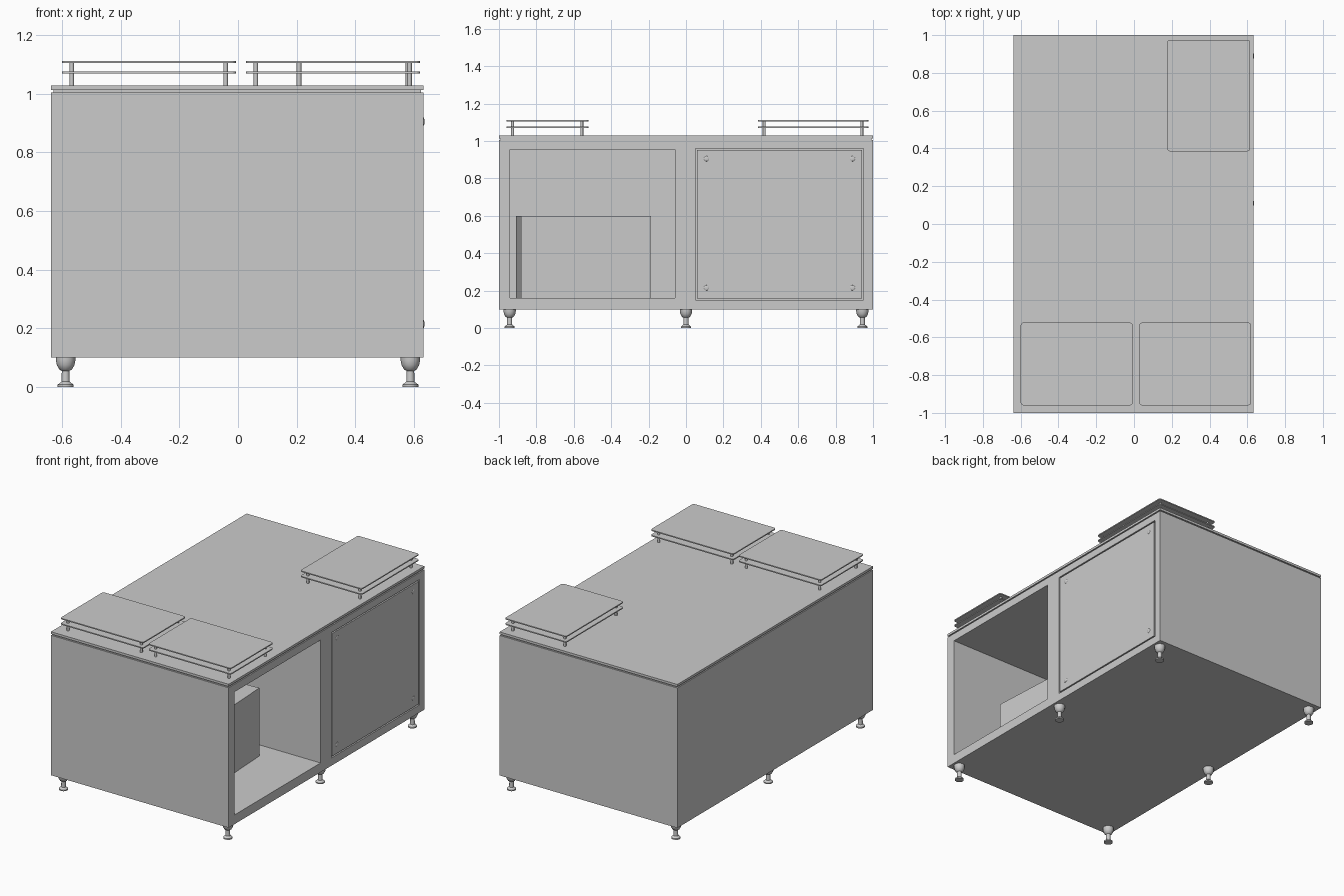
import bpy, bmesh, math
from mathutils import Matrix, Vector

old = bpy.data.objects.get("Cube")
if old:
    bpy.data.objects.remove(old, do_unlink=True)

# Single painted-steel colour
steel = bpy.data.materials.new("light_grey_steel")
steel.use_nodes = True
GREY = (0.6, 0.6, 0.6, 1)
steel.diffuse_color = GREY
steel.node_tree.nodes["Principled BSDF"].inputs["Base Color"].default_value = GREY


def finish(name, bm, smooth=False):
    bmesh.ops.recalc_face_normals(bm, faces=bm.faces[:])
    mesh = bpy.data.meshes.new(name)
    bm.to_mesh(mesh)
    bm.free()
    mesh.materials.append(steel)
    obj = bpy.data.objects.new(name, mesh)
    bpy.context.collection.objects.link(obj)
    if smooth:
        bpy.ops.object.select_all(action='DESELECT')
        obj.select_set(True)
        bpy.context.view_layer.objects.active = obj
        bpy.ops.object.shade_smooth_by_angle(angle=math.radians(40))
    return obj


def box(name, x, y, z, corner=0.0, turn=0.0):
    """Box from three (low, high) ranges, with optional rounded vertical edges."""
    bm = bmesh.new()
    bmesh.ops.create_cube(bm, size=1)
    size = Vector([r[1] - r[0] for r in (x, y, z)])
    middle = Vector([(r[0] + r[1]) / 2 for r in (x, y, z)])
    bmesh.ops.scale(bm, vec=size, verts=bm.verts)
    if corner:
        upright = [e for e in bm.edges
                   if abs(e.verts[0].co.z - e.verts[1].co.z) > size.z / 2]
        bmesh.ops.bevel(bm, geom=upright, offset=corner, segments=4,
                        profile=0.5, affect='EDGES')
    bmesh.ops.transform(bm, verts=bm.verts,
                        matrix=Matrix.Translation(middle) @ Matrix.Rotation(turn, 4, 'Z'))
    return finish(name, bm)


def lathe(name, profile, x, y, sides):
    """Spin a (radius, height) profile around a vertical axis."""
    bm = bmesh.new()
    verts = [bm.verts.new((r, 0, z)) for r, z in profile]
    edges = [bm.edges.new(pair) for pair in zip(verts, verts[1:])]
    bmesh.ops.spin(bm, geom=verts + edges, cent=(0, 0, 0), axis=(0, 0, 1),
                   angle=math.tau, steps=sides)
    bmesh.ops.remove_doubles(bm, verts=bm.verts, dist=0.0001)
    bmesh.ops.translate(bm, vec=(x, y, 0), verts=bm.verts)
    return finish(name, bm, smooth=True)


def carve(target, cutter):
    cutter.hide_render = True
    mod = target.modifiers.new("carve", 'BOOLEAN')
    mod.operation = 'DIFFERENCE'
    mod.solver = 'EXACT'
    mod.object = cutter
    bpy.ops.object.select_all(action='DESELECT')
    target.select_set(True)
    bpy.context.view_layer.objects.active = target
    bpy.ops.object.modifier_apply(modifier=mod.name)
    bpy.data.objects.remove(cutter, do_unlink=True)


# Cabinet with an open bay and a shallow door recess in its left side
LEFT, RIGHT = 0.633, -0.638
cabinet = box("cabinet", (RIGHT, LEFT), (-1, 1), (0.1, 1.005))
carve(cabinet, box("bay_cutter", (-0.58, 0.8), (-0.94, -0.06), (0.16, 0.955)))
carve(cabinet, box("door_cutter", (LEFT - 0.02, 0.8), (0.05, 0.95), (0.15, 0.96)))

# Door panel with four low fixing studs
box("door_panel", (LEFT - 0.025, LEFT), (0.058, 0.942), (0.158, 0.952))
for y in (0.11, 0.89):
    for z in (0.215, 0.905):
        bm = bmesh.new()
        bmesh.ops.create_uvsphere(bm, u_segments=12, v_segments=8, radius=0.014)
        bmesh.ops.scale(bm, vec=(0.22, 1, 1), verts=bm.verts)
        bmesh.ops.translate(bm, vec=(LEFT, y, z), verts=bm.verts)
        finish("door_stud", bm, smooth=True)

# Slightly turned equipment box standing in the bay
box("equipment_box", (0.025, 0.575 - 0.55 + 0.55), (-0.896, -0.2), (0.158, 0.6),
    turn=math.radians(3)).location.x = -0.273

# Worktop over a recessed shadow gap
box("worktop_gap", (RIGHT + 0.008, LEFT - 0.008), (-0.992, 0.992), (1.004, 1.014))
box("worktop", (RIGHT, LEFT), (-1, 1), (1.013, 1.028))

# Two-tier raised shelves on round posts
shelves = {
    "front_right_shelf": ((-0.6, -0.007), (-0.96, -0.522)),
    "front_left_shelf": ((0.028, 0.62), (-0.96, -0.522)),
    "back_left_shelf": ((0.175, 0.615), (0.385, 0.975)),
}
for name, (xs, ys) in shelves.items():
    for tier, z in (("lower", 1.07), ("upper", 1.105)):
        box(f"{name}_{tier}", xs, ys, (z, z + 0.007), corner=0.015)
    for x in (xs[0] + 0.033, xs[1] - 0.035):
        for y in (ys[0] + 0.033, ys[1] - 0.035):
            lathe(f"{name}_post", [(0, 1.027), (0.008, 1.027), (0.008, 1.106), (0, 1.106)],
                  x, y, 12)

# Six turned feet
foot = [(0, 0), (0.027, 0), (0.027, 0.008), (0.014, 0.018), (0.013, 0.055),
        (0.022, 0.06), (0.03, 0.075), (0.033, 0.09), (0.033, 0.101), (0, 0.101)]
for x in (-0.588, 0.588):
    for y in (-0.943, 0, 0.943):
        lathe("foot", foot, x, y, 12)
